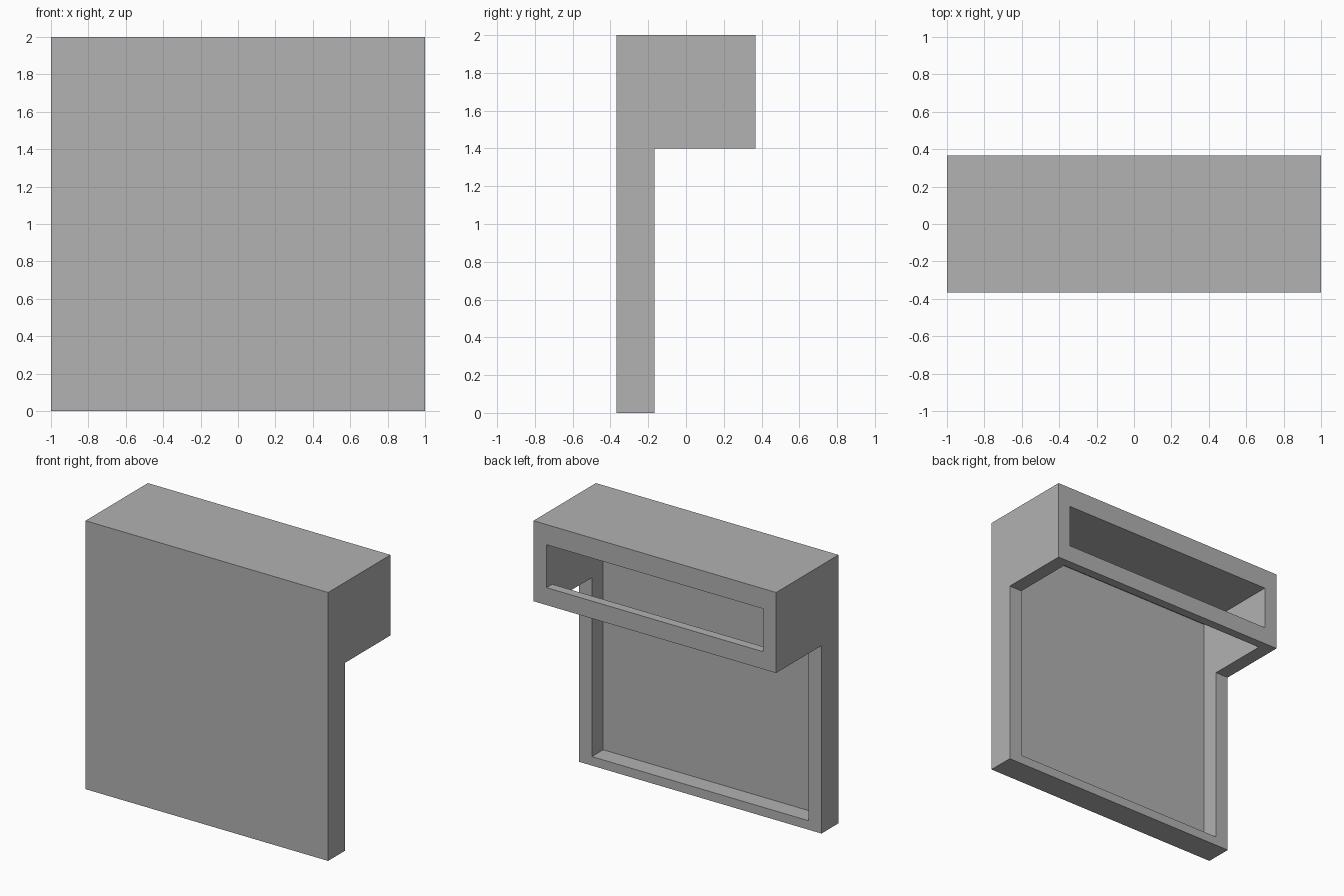
import bpy
import bmesh

cube = bpy.data.objects.get("Cube")
if cube:
    bpy.data.objects.remove(cube, do_unlink=True)

# Overall sizes
DEPTH = 0.367        # half depth
LEG_BACK = -0.167    # back of the thin lower panel
HOOD_Z = 1.4         # underside of the deep upper box
WALL = 0.067         # front, floor and back bar thickness
SIDE = 0.107         # side wall thickness
CEILING = 1.85       # underside of the top slab
SILL = 1.53          # top of the back bar

grey = bpy.data.materials.new("plain_grey")
grey.use_nodes = True
colour = (0.445, 0.445, 0.445, 1)
grey.diffuse_color = colour
grey.node_tree.nodes["Principled BSDF"].inputs["Base Color"].default_value = colour


def prism(name, profile, half_width):
    """Extrude a (y, z) profile along x, centred on x = 0."""
    bm = bmesh.new()
    face = bm.faces.new([bm.verts.new((-half_width, y, z)) for y, z in profile])
    ext = bmesh.ops.extrude_face_region(bm, geom=[face])["geom"]
    moved = [g for g in ext if isinstance(g, bmesh.types.BMVert)]
    bmesh.ops.translate(bm, verts=moved, vec=(2 * half_width, 0, 0))
    bmesh.ops.recalc_face_normals(bm, faces=bm.faces)
    mesh = bpy.data.meshes.new(name)
    bm.to_mesh(mesh)
    bm.free()
    mesh.materials.append(grey)
    obj = bpy.data.objects.new(name, mesh)
    bpy.context.collection.objects.link(obj)
    return obj


# Hooded panel: thin upright with a deep box along the top
shell = prism("hooded_panel", [
    (-DEPTH, 0), (LEG_BACK, 0), (LEG_BACK, HOOD_Z),
    (DEPTH, HOOD_Z), (DEPTH, 2), (-DEPTH, 2)], 1)

# Hollow: open behind the panel and below the box, with a slot above the back bar
front, bar = -DEPTH + WALL, DEPTH - WALL
cutter = prism("cavity_cutter", [
    (front, WALL), (bar, WALL), (bar, SILL),
    (DEPTH + WALL, SILL), (DEPTH + WALL, CEILING), (front, CEILING)], 1 - SIDE)
cutter.hide_render = True

cut = shell.modifiers.new("cavity", "BOOLEAN")
cut.operation = "DIFFERENCE"
cut.solver = "EXACT"
cut.object = cutter
bpy.context.view_layer.objects.active = shell
bpy.ops.object.modifier_apply(modifier=cut.name)
bpy.data.objects.remove(cutter, do_unlink=True)
